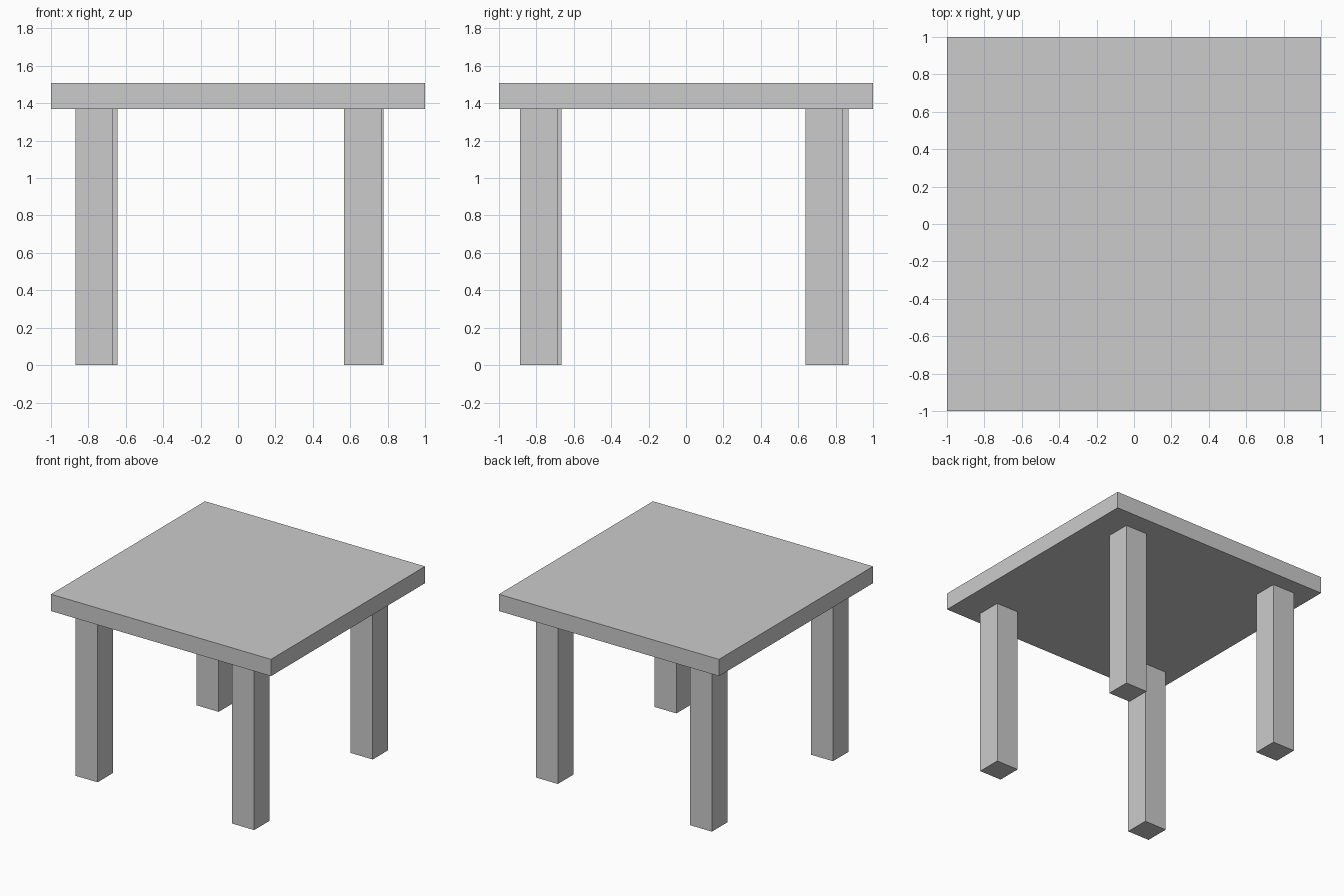
import bpy

if "Cube" in bpy.data.objects:
    bpy.data.objects.remove(bpy.data.objects["Cube"])

TOP_Z, UNDER_Z, LEG = 1.508, 1.37, 0.2


def box(name, lo, hi):
    """Axis-aligned box between two corners."""
    centre = [(a + b) / 2 for a, b in zip(lo, hi)]
    bpy.ops.mesh.primitive_cube_add(size=1, location=centre)
    obj = bpy.context.object
    obj.name = name
    obj.scale = [b - a for a, b in zip(lo, hi)]
    bpy.ops.object.transform_apply(location=False, rotation=False, scale=True)
    return obj


# Square slab top
box("table_top", (-1, -1, UNDER_Z), (1, 1, TOP_Z))

# Four square legs, each set slightly off the regular spacing (centre x, y)
legs = {
    "front_left_leg": (-0.77, -0.766),
    "front_right_leg": (0.668, -0.787),
    "back_left_leg": (-0.743, 0.768),
    "back_right_leg": (0.678, 0.738),
}
for name, (x, y) in legs.items():
    h = LEG / 2
    box(name, (x - h, y - h, 0), (x + h, y + h, UNDER_Z))
